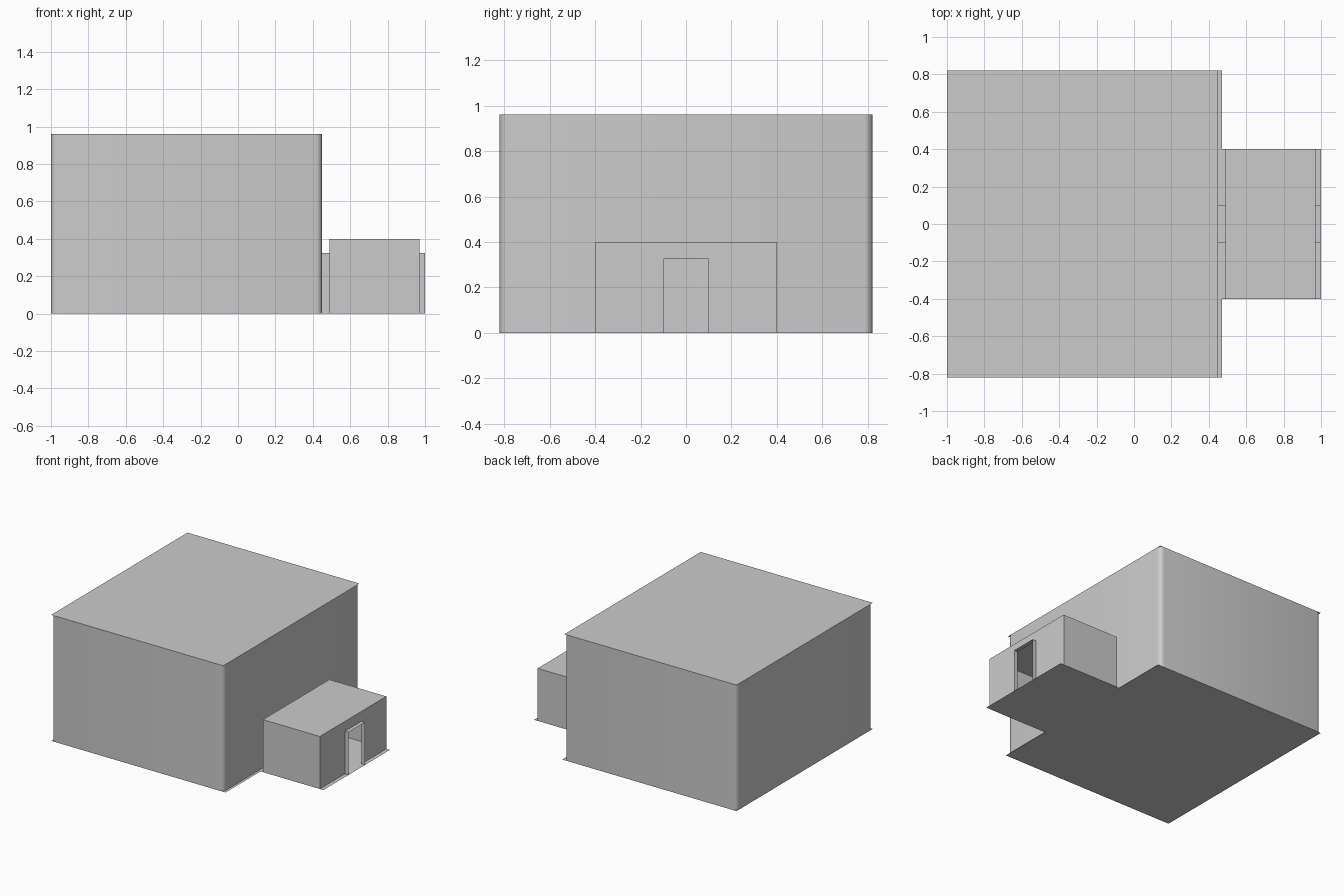
import bpy
import math

if "Cube" in bpy.data.objects:
    bpy.data.objects.remove(bpy.data.objects["Cube"])

DOOR_Y, DOOR_Z = 0.10, 0.325


def add_mesh(name, verts, faces):
    me = bpy.data.meshes.new(name)
    me.from_pydata(verts, [], faces)
    me.shade_smooth()
    me.set_sharp_from_angle(angle=math.radians(30))
    ob = bpy.data.objects.new(name, me)
    bpy.context.collection.objects.link(ob)
    return ob


def strip(name, path, z0, z1):
    """Vertical sheet that follows a plan path."""
    n = len(path)
    verts = [(x, y, z) for z in (z0, z1) for x, y in path]
    return add_mesh(name, verts, [(i, i + 1, n + i + 1, n + i) for i in range(n - 1)])


def slab(name, outline, z, up=True):
    """Flat horizontal sheet from a counter-clockwise outline."""
    order = list(range(len(outline)))
    return add_mesh(name, [(x, y, z) for x, y in outline], [order if up else order[::-1]])


def arc(cx, cy, r, start, steps=4):
    return [(cx + r * math.cos(a), cy + r * math.sin(a))
            for a in (math.radians(start + 90 * i / steps) for i in range(steps + 1))]


def rect(x0, x1, y):
    return [(x0, -y), (x1, -y), (x1, y), (x0, y)]


def door_frame(name, x0, x1):
    """Two jambs and a head lining the opening."""
    profile = [(DOOR_Y, 0), (DOOR_Y, DOOR_Z), (-DOOR_Y, DOOR_Z), (-DOOR_Y, 0)]
    verts = [(x, y, z) for x in (x0, x1) for y, z in profile]
    add_mesh(name, verts, [(i, i + 1, i + 5, i + 4) for i in range(3)])


# Main hall: walls with rounded corners, split at the doorway
X0, X1, Y, H, R = -1.0, 0.45, 0.82, 0.96, 0.035
walls = ([(X1, DOOR_Y)] + arc(X1 - R, Y - R, R, 0) + arc(X0 + R, Y - R, R, 90)
         + arc(X0 + R, -Y + R, R, 180) + arc(X1 - R, -Y + R, R, 270) + [(X1, -DOOR_Y)])
strip("hall_walls", walls, 0, H)
strip("hall_wall_over_door", [(X1, -DOOR_Y), (X1, DOOR_Y)], DOOR_Z, H)
slab("hall_roof", rect(X0, X1, Y), H)

# Entrance room: two mirrored wall halves, wall above each door, roof
E0, E1, EY, EH = 0.49, 0.97, 0.40, 0.40
half = [(E1, DOOR_Y), (E1, EY), (E0, EY), (E0, DOOR_Y)]
strip("entrance_walls_back", half, 0, EH)
strip("entrance_walls_front", [(x, -y) for x, y in reversed(half)], 0, EH)
strip("entrance_wall_over_outer_door", [(E1, -DOOR_Y), (E1, DOOR_Y)], DOOR_Z, EH)
strip("entrance_wall_over_inner_door", [(E0, DOOR_Y), (E0, -DOOR_Y)], DOOR_Z, EH)
slab("entrance_roof", rect(E0, E1, EY), EH)

# Door linings
door_frame("inner_door_frame", X1, E0)
door_frame("outer_door_frame", E1, 1.0)

# Floors reach past the walls to the doorway thresholds
slab("hall_floor", rect(X0, 0.47, Y), 0)
slab("entrance_floor", rect(0.47, 1.0, EY), 0)
